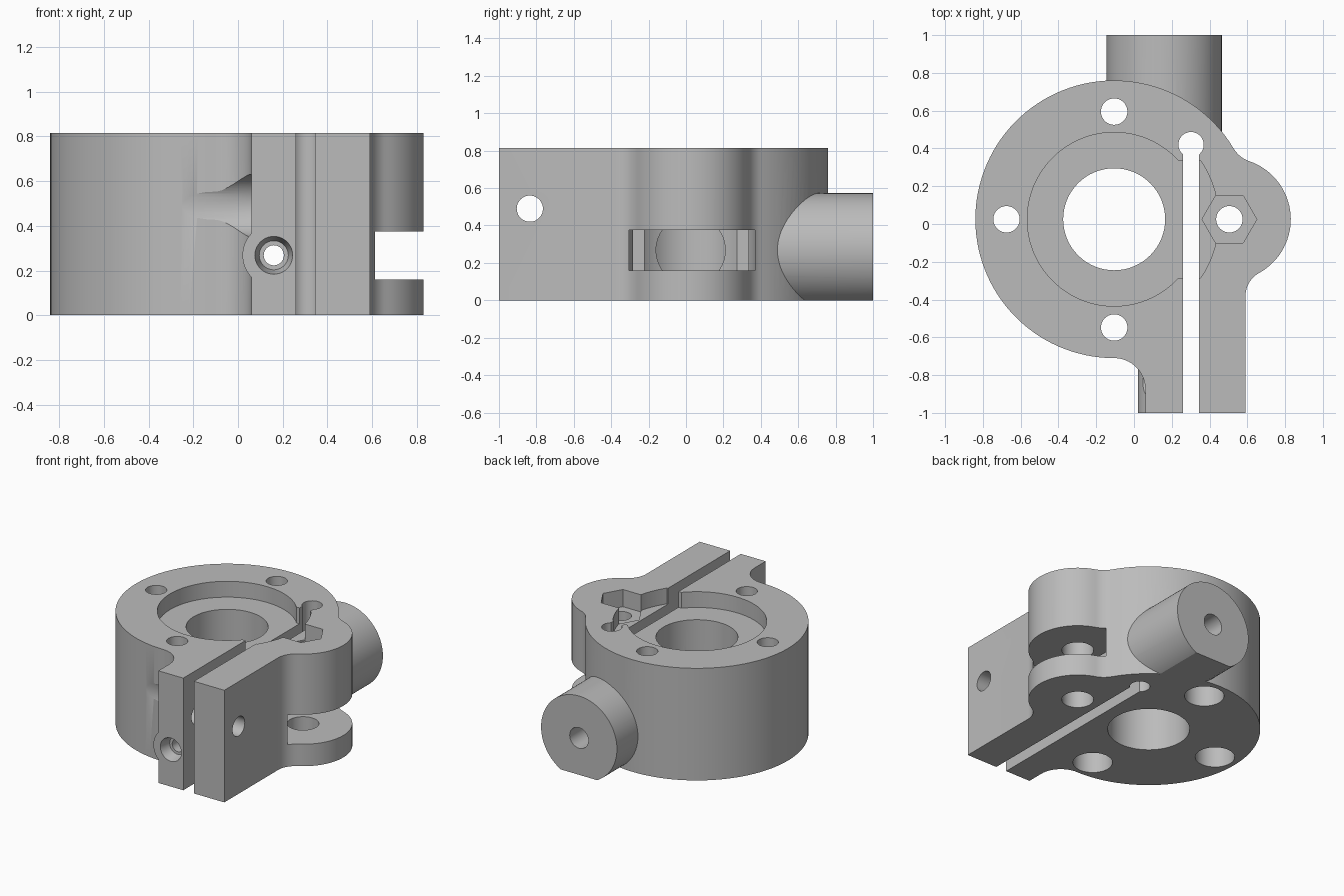
import bpy, bmesh
from math import sin, cos, radians
from mathutils import Matrix, Vector

old = bpy.data.objects.get("Cube")
if old:
    bpy.data.objects.remove(old, do_unlink=True)

HEIGHT = 0.815
CX, CY = -0.105, 0.025      # main bore centre
EX = 0.505                  # ear centre x
SX, SZ = 0.16, 0.268        # rod and screw axis

metal = bpy.data.materials.new("plain grey")
metal.use_nodes = True
grey = (0.5, 0.5, 0.5, 1)
metal.diffuse_color = grey
metal.node_tree.nodes["Principled BSDF"].inputs["Base Color"].default_value = grey


def make(name, bm):
    bmesh.ops.recalc_face_normals(bm, faces=bm.faces)
    mesh = bpy.data.meshes.new(name)
    bm.to_mesh(mesh)
    bm.free()
    mesh.materials.append(metal)
    ob = bpy.data.objects.new(name, mesh)
    bpy.context.collection.objects.link(ob)
    return ob


def rod(start, end, r1, r2=None, sides=64, name="cutter"):
    a, b = Vector(start), Vector(end)
    bm = bmesh.new()
    turn = (b - a).to_track_quat('Z', 'Y').to_matrix().to_4x4()
    bmesh.ops.create_cone(bm, cap_ends=True, segments=sides, radius1=r1,
                          radius2=r1 if r2 is None else r2, depth=(b - a).length,
                          matrix=Matrix.Translation((a + b) / 2) @ turn)
    return make(name, bm)


def upright(x, y, z0, z1, r, sides=64):
    return rod((x, y, z0), (x, y, z1), r, sides=sides)


def box(x0, x1, y0, y1, z0, z1):
    bm = bmesh.new()
    size = Matrix.Diagonal((x1 - x0, y1 - y0, z1 - z0, 1))
    mid = Matrix.Translation(((x0 + x1) / 2, (y0 + y1) / 2, (z0 + z1) / 2))
    bmesh.ops.create_cube(bm, size=1, matrix=mid @ size)
    return make("cutter", bm)


def combine(target, tool, operation='DIFFERENCE'):
    mod = target.modifiers.new("shape", 'BOOLEAN')
    mod.operation, mod.solver, mod.object = operation, 'EXACT', tool
    bpy.context.view_layer.objects.active = target
    bpy.ops.object.modifier_apply(modifier=mod.name)
    bpy.data.objects.remove(tool, do_unlink=True)
    return target


def arc(x, y, r, a0, a1, n):
    angles = [radians(a0 + (a1 - a0) * i / n) for i in range(n + 1)]
    return [(x + r * cos(a), y + r * sin(a)) for a in angles]


# Body outline: right arm, ear, round housing, left arm
outline = [(0.59, -1)]
outline += arc(0.73, -0.382, 0.14, 180, 119, 12)
outline += arc(EX, CY, 0.325, -61, 71, 32)
outline += arc(0.664, 0.483, 0.16, 251, 211, 10)
outline += arc(CX, CY, 0.735, 31, 270, 80)
outline += arc(CX, -0.875, 0.165, 90, 0, 16)
outline += [(0.06, -1)]
bm = bmesh.new()
base = bm.faces.new([bm.verts.new((x, y, 0)) for x, y in outline])
top = bmesh.ops.extrude_face_region(bm, geom=[base])["geom"]
bmesh.ops.translate(bm, vec=(0, 0, HEIGHT),
                    verts=[v for v in top if isinstance(v, bmesh.types.BMVert)])
body = make("clamp_body", bm)

# Rear rod socket and front screw boss, trimmed flat at the base
combine(body, rod((SX, 0.45, SZ), (SX, 1, SZ), 0.305, sides=96), 'UNION')
combine(body, rod((SX, -1, SZ), (SX, -0.65, SZ), 0.14), 'UNION')
combine(body, box(-2, 2, -2, 2, -1, 0))

# Main bore, counterbore and its wider key on the ear side
combine(body, upright(CX, CY, -1, 2, 0.27))
combine(body, upright(CX, CY, 0.70, 2, 0.46, 96))
key = combine(upright(CX, CY, 0.70, 2, 0.553, 96),
              box(0, 1, CY - 0.31, CY + 0.31, 0.5, 3), 'INTERSECT')
combine(body, key)

# Bolt holes, wide from below
for x, y in ((CX, 0.595), (-0.675, CY), (CX, -0.548)):
    combine(body, upright(x, y, -1, 2, 0.07, 40))
    combine(body, upright(x, y, -1, 0.40, 0.13, 48))

# Ear: pin hole, hexagonal nut pocket and round wheel slot
combine(body, upright(EX, CY, -1, 2, 0.07, 40))
combine(body, upright(EX, CY, -1, 0.55, 0.105, 48))
nut = rod((0, 0, 0), (0, 0, 1), 0.145, sides=6)
nut.data.transform(Matrix.Translation((EX, CY, 0.69)) @ Matrix.Rotation(radians(30), 4, 'Z'))
xs = [v.co.x for v in nut.data.vertices]
if max(xs) - min(xs) < 0.28:
    nut.data.transform(Matrix.Translation((EX, CY, 0)) @ Matrix.Rotation(radians(30), 4, 'Z')
                       @ Matrix.Translation((-EX, -CY, 0)))
combine(body, nut)
combine(body, upright(EX, CY, 0.16, 0.375, 0.348, 96))
window = combine(rod((0, CY, SZ), (0.4, CY, SZ), 0.185),
                 box(-1, 1, -1, 1, 0.16, 0.375), 'INTERSECT')
combine(body, window)

# Clamping slit with round relief
combine(body, box(0.26, 0.345, -2, 0.42, -1, 2))
combine(body, upright(0.302, 0.42, -1, 2, 0.067, 40))

# Cross screw hole with spot face beside the left arm
combine(body, rod((-1, -0.835, 0.49), (2, -0.835, 0.49), 0.07, sides=40))
combine(body, rod((-0.5, -0.835, 0.49), (0.06, -0.835, 0.49), 0.14))

# Long screw hole with front countersink and wider rear end
combine(body, rod((SX, -2, SZ), (SX, 2, SZ), 0.045, sides=40))
combine(body, rod((SX, -1.01, SZ), (SX, -0.92, SZ), 0.087, 0.065, sides=40))
combine(body, rod((SX, 0.3, SZ), (SX, 2, SZ), 0.075, sides=40))

bpy.ops.object.select_all(action='DESELECT')
body.select_set(True)
bpy.context.view_layer.objects.active = body
bpy.ops.object.shade_smooth_by_angle(angle=radians(25))
